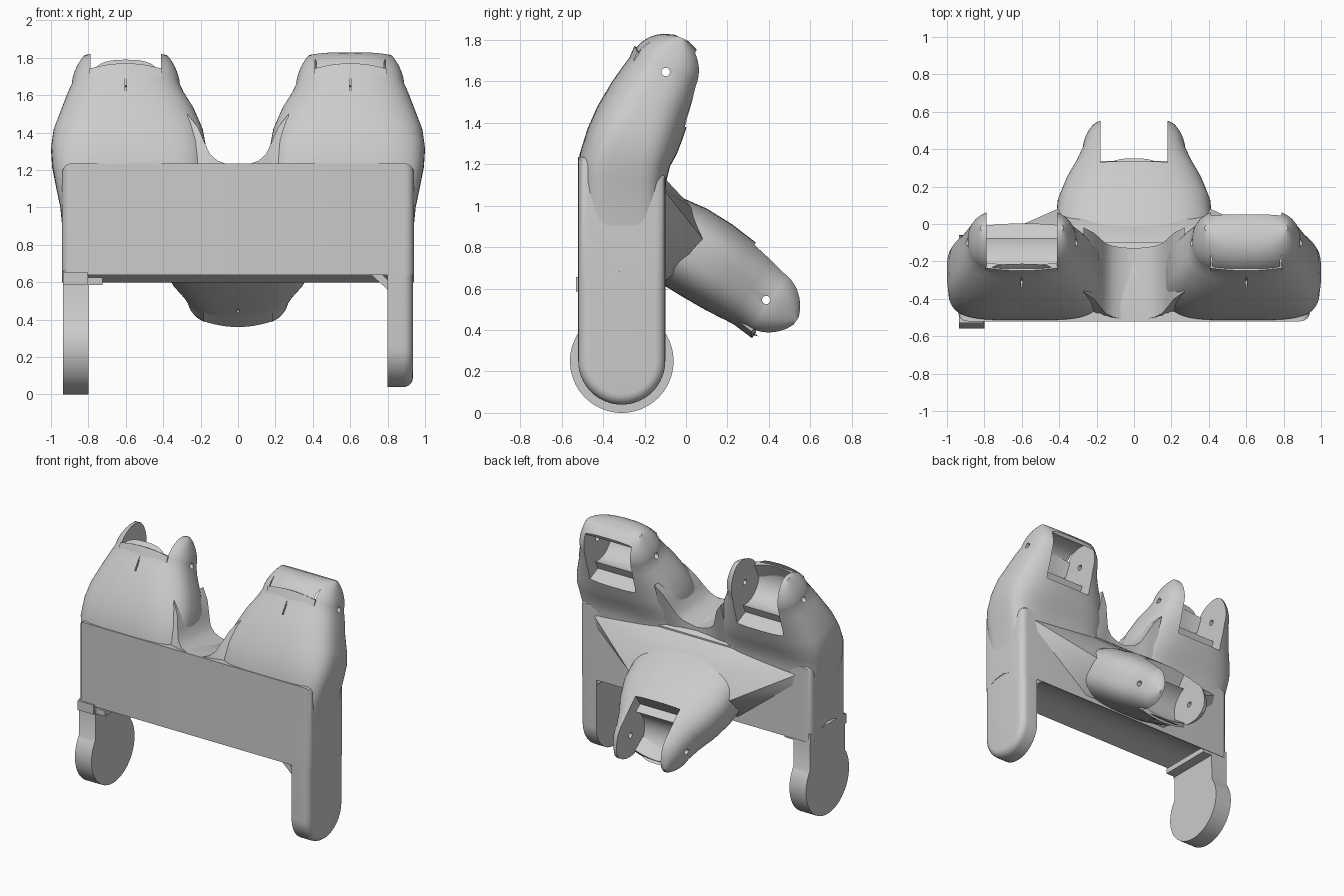
import bpy, bmesh
from math import sin, cos, pi, copysign, sqrt, radians
from mathutils import Vector, Matrix

if "Cube" in bpy.data.objects:
    bpy.data.objects.remove(bpy.data.objects["Cube"])

grey = bpy.data.materials.new("light grey plastic")
grey.use_nodes = True
COLOUR = (0.6, 0.6, 0.6, 1)
grey.diffuse_color = COLOUR
grey.node_tree.nodes["Principled BSDF"].inputs["Base Color"].default_value = COLOUR


def shade(obj):
    bpy.ops.object.select_all(action='DESELECT')
    obj.select_set(True)
    bpy.context.view_layer.objects.active = obj
    bpy.ops.object.shade_smooth_by_angle(angle=radians(35))


def finish(name, bm, smooth=True):
    bmesh.ops.recalc_face_normals(bm, faces=bm.faces)
    mesh = bpy.data.meshes.new(name)
    bm.to_mesh(mesh)
    bm.free()
    obj = bpy.data.objects.new(name, mesh)
    bpy.context.collection.objects.link(obj)
    mesh.materials.append(grey)
    if smooth:
        shade(obj)
    return obj


def loft(name, loops, smooth=True):
    """Skin a closed solid over loops of points with equal counts."""
    bm = bmesh.new()
    rows = [[bm.verts.new(p) for p in loop] for loop in loops]
    n = len(rows[0])
    for a, b in zip(rows, rows[1:]):
        for j in range(n):
            bm.faces.new((a[j], a[(j + 1) % n], b[(j + 1) % n], b[j]))
    bm.faces.new(rows[0])
    bm.faces.new(rows[-1])
    return finish(name, bm, smooth)


def add_box(bm, centre, size, rot=None):
    m = Matrix.Translation(centre) @ (rot or Matrix()) @ Matrix.Diagonal((*size, 1))
    bmesh.ops.create_cube(bm, size=1, matrix=m)


def add_rod(bm, centre, radius, length):
    m = Matrix.Translation(centre) @ Matrix.Rotation(pi / 2, 4, 'Y')
    bmesh.ops.create_cone(bm, cap_ends=True, segments=48, radius1=radius,
                          radius2=radius, depth=length, matrix=m)


def cut(obj, add, *args):
    bm = bmesh.new()
    add(bm, *args)
    cutter = finish("cutter", bm, False)
    cutter.hide_render = True
    mod = obj.modifiers.new("cut", 'BOOLEAN')
    mod.operation = 'DIFFERENCE'
    mod.solver = 'EXACT'
    mod.object = cutter
    bpy.context.view_layer.objects.active = obj
    bpy.ops.object.modifier_apply(modifier="cut")
    bpy.data.objects.remove(cutter)


def knuckle(name, rings, side, slot, lip_sign):
    """Loft a socket; the last ring sits at the hinge and gets a rounded end.
    Ring: y, z, centre x, half width, half depth, lean in degrees, squareness."""
    y, z, cx, hw, hd, lean, power = rings[-1]
    t = radians(lean)
    axis = Vector((0, sin(t), cos(t)))
    lip = Vector((0, cos(t), -sin(t))) * lip_sign
    turn = Matrix.Rotation(-t, 4, 'X')
    hinge = Vector((cx * side, y, z))
    rings = list(rings)
    for i in range(1, 11):
        u = i / 10.2
        p = hinge + axis * hd * u
        rings.append((p.y, p.z, cx, hw - 0.07 * u ** 1.7, hd * sqrt(1 - u * u), lean, power))
    loops = []
    for y, z, c, w, d, lean, e in rings:
        a = radians(lean)
        loop = []
        for j in range(64):
            q = 2 * pi * j / 64
            px = copysign(abs(cos(q)) ** e, cos(q)) * w
            pd = copysign(abs(sin(q)) ** e, sin(q)) * d
            loop.append((c * side + px, y + pd * cos(a), z - pd * sin(a)))
        loops.append(loop)
    obj = loft(name, loops, False)

    # Finger channel between the ears, open away from the lip
    cut(obj, add_rod, hinge, 0.163, 2 * slot)
    cut(obj, add_box, hinge + axis * 0.2 - lip * 0.06, (2 * slot, 0.45, 0.34), turn)
    cut(obj, add_box, hinge + axis * 0.1 - lip * 0.25, (2 * slot, 0.32, 0.6), turn)
    # Hinge pin hole and the fine slit in the lip face
    cut(obj, add_rod, hinge, 0.02, 1.2)
    cut(obj, add_box, hinge + lip * 0.205 - axis * 0.06, (0.01, 0.07, 0.12), turn)
    shade(obj)

    # Curved lip that stops the finger
    rows = []
    for i in range(13):
        f = i / 6 - 1
        rise, bow = 0.05 - 0.02 * f * f, 0.025 * f * f
        rows.append([hinge + Vector((f * slot * 1.03, 0, 0)) + lip * (d - bow) + axis * h
                     for d, h in ((0.158, -0.08), (0.186, -0.08), (0.19, rise), (0.158, rise))])
    loft(name + "_lip", rows)


# Main palm block with a hollowed underside and rounded ends
def palm_loop(x, inset):
    top = [(-0.52, 1.235), (-0.44, 1.232), (-0.3, 1.21), (-0.16, 1.19), (-0.1, 1.14)]
    base = [(-0.1, 0.6), (-0.2, 0.66), (-0.3, 0.683), (-0.41, 0.675), (-0.52, 0.64)]
    mid = -0.31
    k = 1 - inset / 0.21
    return ([(x, mid + (y - mid) * k, z - inset) for y, z in top]
            + [(x, mid + (y - mid) * k, z) for y, z in base])


ROUND = [(0.05 * sin(i * pi / 12), 0.05 * (1 - cos(i * pi / 12))) for i in range(7)]
ends = [(0.89 + dx, inset) for dx, inset in ROUND]
loft("palm", [palm_loop(-x, i) for x, i in reversed(ends)] + [palm_loop(x, i) for x, i in ends])

# Curved saddle filling the valley between the upper sockets
valley = [(0, 1.22), (0.06, 1.232), (0.11, 1.25), (0.15, 1.285), (0.18, 1.35), (0.215, 1.43), (0.27, 1.5)]
valley = [(-x, z) for x, z in reversed(valley[1:])] + valley
loft("saddle", [[(x, -0.515 + (z - 1.22) * 0.55, z), (x, -0.13 + (z - 1.22) * 0.4, z - 0.03),
                 (x, -0.13, 1.1), (x, -0.515, 1.1)] for x, z in valley])

# Upper sockets, one on each side
upper = [(-0.31, 0.80, 0.56, 0.37, 0.20, 0, 0.4),
         (-0.31, 1.00, 0.565, 0.385, 0.208, 0, 0.42),
         (-0.308, 1.12, 0.575, 0.40, 0.212, 2, 0.45),
         (-0.295, 1.22, 0.582, 0.412, 0.22, 8, 0.5),
         (-0.26, 1.31, 0.585, 0.415, 0.224, 16, 0.58),
         (-0.222, 1.40, 0.587, 0.40, 0.22, 22, 0.66),
         (-0.17, 1.51, 0.59, 0.355, 0.207, 25, 0.72),
         (-0.127, 1.59, 0.60, 0.315, 0.196, 25, 0.75),
         (-0.098, 1.645, 0.60, 0.29, 0.185, 25, 0.76)]
for s, label in ((1, "left"), (-1, "right")):
    knuckle("upper_socket_" + label, upper, s, 0.188, -1)

# Rear socket pointing back and down
rear = [(-0.2, 0.90, 0, 0.42, 0.2, 118, 0.72),
        (-0.01, 0.805, 0, 0.42, 0.212, 122, 0.72),
        (0.103, 0.735, 0, 0.41, 0.212, 125, 0.74),
        (0.215, 0.66, 0, 0.365, 0.203, 125, 0.75),
        (0.31, 0.598, 0, 0.31, 0.19, 125, 0.76),
        (0.387, 0.545, 0, 0.275, 0.18, 125, 0.76)]
knuckle("rear_socket", rear, 1, 0.18, 1)

# Faceted web joining the rear socket to the palm
bm = bmesh.new()
for s in (1, -1):
    for x, y, z in ((0.84, -0.11, 1.08), (0.82, -0.11, 1.0), (0.35, -0.11, 0.63),
                    (0.41, 0.08, 0.84), (0.3, -0.11, 1.14), (0.25, 0.03, 0.99),
                    (0.37, 0.03, 0.74), (0.2, -0.14, 1.17)):
        bm.verts.new((s * x, y, z))
bmesh.ops.convex_hull(bm, input=bm.verts)
finish("rear_web", bm)


def arc(r, start, end, n=32):
    return [(-0.31 + r * cos(start + (end - start) * i / n),
             0.25 + r * sin(start + (end - start) * i / n)) for i in range(n + 1)]


# Left leg with a round foot and softened outer edge
def leg_loop(x, r):
    outline = [(-0.31 + r, 0.85)] + arc(r, 0, -pi) + [(-0.31 - r, 0.85)]
    return [(x, y, z) for y, z in outline]


loft("left_leg", [leg_loop(0.8, 0.21)] + [leg_loop(0.885 + dx, 0.21 - i) for dx, i in ROUND])

# Right leg with a larger disc foot
a = radians(35)
disc = [(-0.11, 0.66)] + arc(0.25, a, -pi - a, 48) + [(-0.51, 0.66)]
loft("right_leg", [[(x, y, z) for y, z in disc] for x in (-0.8, -0.935)])

# Small brackets where the legs meet the palm
bm = bmesh.new()
add_box(bm, (-0.87, -0.515, 0.62), (0.13, 0.03, 0.07))
add_box(bm, (-0.765, -0.31, 0.605), (0.08, 0.4, 0.04))
finish("right_bracket", bm)
bm = bmesh.new()
add_box(bm, (0.775, -0.31, 0.61), (0.13, 0.4, 0.04), Matrix.Rotation(radians(42), 4, 'Y'))
finish("left_bracket", bm)
